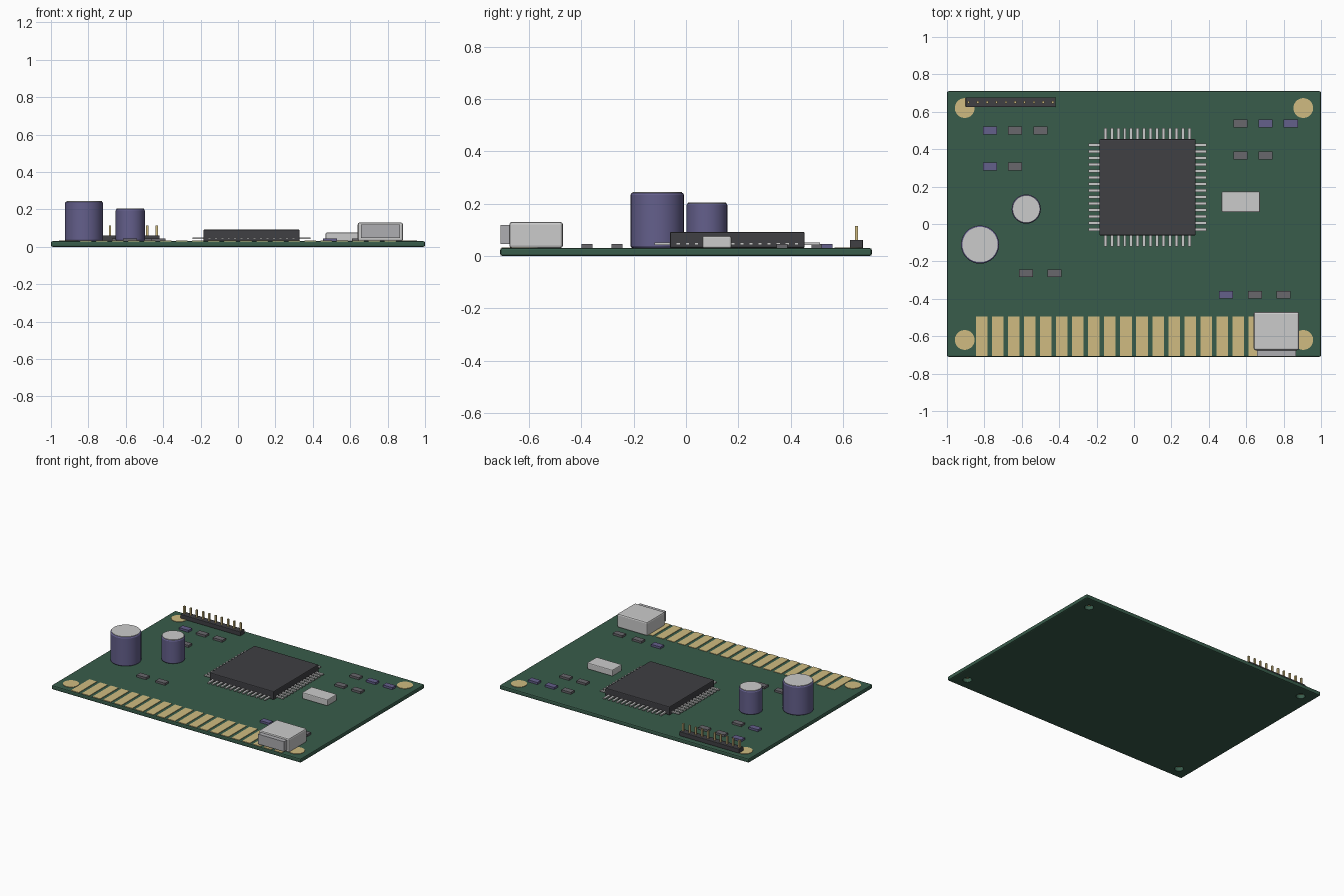
import bpy, bmesh, math
from mathutils import Matrix, Vector

if "Cube" in bpy.data.objects:
    bpy.data.objects.remove(bpy.data.objects["Cube"])


def mat(name, r, g, b):
    m = bpy.data.materials.new(name)
    m.diffuse_color = (r, g, b, 1)
    m.use_nodes = True
    m.node_tree.nodes["Principled BSDF"].inputs["Base Color"].default_value = m.diffuse_color
    return m


GREEN = mat("board_green", 0.04, 0.107, 0.07)
GOLD = mat("gold", 0.63, 0.5, 0.22)
SILVER = mat("silver", 0.6, 0.6, 0.63)
BLACK = mat("chip_black", 0.05, 0.05, 0.056)
PURPLE = mat("purple", 0.127, 0.115, 0.26)
GREY = mat("part_grey", 0.14, 0.135, 0.15)
TOP = 0.03


def finish(name, bm, material, bevel=0, segs=2):
    me = bpy.data.meshes.new(name)
    bm.to_mesh(me)
    bm.free()
    ob = bpy.data.objects.new(name, me)
    bpy.context.collection.objects.link(ob)
    me.materials.append(material)
    if bevel:
        b = ob.modifiers.new("bevel", 'BEVEL')
        b.width, b.segments, b.limit_method = bevel, segs, 'ANGLE'
    return ob


def boxes(name, extents, material, bevel=0, segs=2):
    """One object of boxes, each (x0, x1, y0, y1, z0, z1)."""
    bm = bmesh.new()
    for x0, x1, y0, y1, z0, z1 in extents:
        c = Vector(((x0 + x1) / 2, (y0 + y1) / 2, (z0 + z1) / 2))
        m = Matrix.Translation(c) @ Matrix.Diagonal((x1 - x0, y1 - y0, z1 - z0, 1))
        bmesh.ops.create_cube(bm, size=1, matrix=m)
    return finish(name, bm, material, bevel, segs)


def cbox(x, y, w, d, z0, z1):
    return (x - w / 2, x + w / 2, y - d / 2, y + d / 2, z0, z1)


def discs(name, centres, r, z0, z1, material, bevel=0):
    bm = bmesh.new()
    for x, y in centres:
        bmesh.ops.create_cone(bm, cap_ends=True, segments=32, radius1=r, radius2=r,
                              depth=z1 - z0, matrix=Matrix.Translation((x, y, (z0 + z1) / 2)))
    ob = finish(name, bm, material, bevel)
    bpy.ops.object.select_all(action='DESELECT')
    ob.select_set(True)
    bpy.context.view_layer.objects.active = ob
    bpy.ops.object.shade_smooth_by_angle(angle=math.radians(35))
    return ob


# board with four mounting holes, each capped by a gold pad
corners = [(sx * 0.905, sy * 0.62) for sx in (-1, 1) for sy in (-1, 1)]
board = boxes("circuit_board", [(-1, 1, -0.71, 0.71, 0, TOP)], GREEN, 0.008)
cutter = discs("hole_cutter", corners, 0.03, -0.05, 0.08, GREEN)
cutter.hide_render = True
cutter.hide_viewport = True
cut = board.modifiers.new("holes", 'BOOLEAN')
cut.operation, cut.object, cut.solver = 'DIFFERENCE', cutter, 'EXACT'
discs("mounting_pads", corners, 0.053, TOP - 0.001, TOP + 0.003, GOLD)

# gold edge contacts
boxes("edge_contacts", [cbox(-0.815 + i * 1.63 / 19, -0.6, 0.062, 0.21, TOP - 0.001, TOP + 0.003)
                        for i in range(20)], GOLD)

# main chip and its leads on four sides
cx, cy = 0.072, 0.196
boxes("main_chip", [cbox(cx, cy, 0.515, 0.515, TOP, 0.092)], BLACK, 0.006)
leads = []
for i in range(14):
    t = (i - 6.5) * 0.0347
    for s in (-1, 1):
        leads.append(cbox(cx + t, cy + s * 0.284, 0.016, 0.065, 0.042, 0.051))
        leads.append(cbox(cx + s * 0.284, cy + t, 0.065, 0.016, 0.042, 0.051))
boxes("chip_leads", leads, SILVER)

# two capacitors with silver tops
for tag, x, y, r, h in (("large", -0.823, -0.11, 0.102, 0.241), ("small", -0.576, 0.08, 0.078, 0.202)):
    discs(tag + "_capacitor", [(x, y)], r, TOP, h, PURPLE, 0.008)
    discs(tag + "_capacitor_top", [(x, y)], r * 0.93, h - 0.01, h + 0.003, SILVER)

# crystal can
boxes("crystal", [cbox(0.571, 0.118, 0.204, 0.11, TOP, 0.076)], SILVER, 0.006)

# cable connector: shell and protruding mouth
boxes("connector_shell", [(0.64, 0.882, -0.675, -0.47, TOP, 0.13)], SILVER, 0.01)
boxes("connector_mouth", [(0.657, 0.865, -0.708, -0.6, 0.046, 0.118)],
      mat("mouth_grey", 0.42, 0.42, 0.44))

# pin header
boxes("pin_header", [cbox(-0.66, 0.651, 0.48, 0.05, TOP, 0.061)], BLACK, 0.003)
boxes("header_pins", [cbox(-0.885 + i * 0.05, 0.651, 0.012, 0.012, 0.05, 0.115)
                      for i in range(10)], GOLD)

# small surface parts in rows: first x, pitch, y, colour code per part
rows = [(-0.77, 0.135, 0.5, "pgg"), (-0.77, 0.135, 0.308, "pg"),
        (0.57, 0.134, 0.538, "gpp"), (0.57, 0.134, 0.367, "gg"),
        (-0.577, 0.153, -0.263, "gg"), (0.493, 0.153, -0.378, "pgg")]
groups = {"p": [], "g": []}
for x, step, y, code in rows:
    for i, c in enumerate(code):
        groups[c].append(cbox(x + i * step, y, 0.075, 0.042, TOP, 0.045))
boxes("chip_capacitors", groups["p"], PURPLE)
boxes("chip_resistors", groups["g"], GREY)
